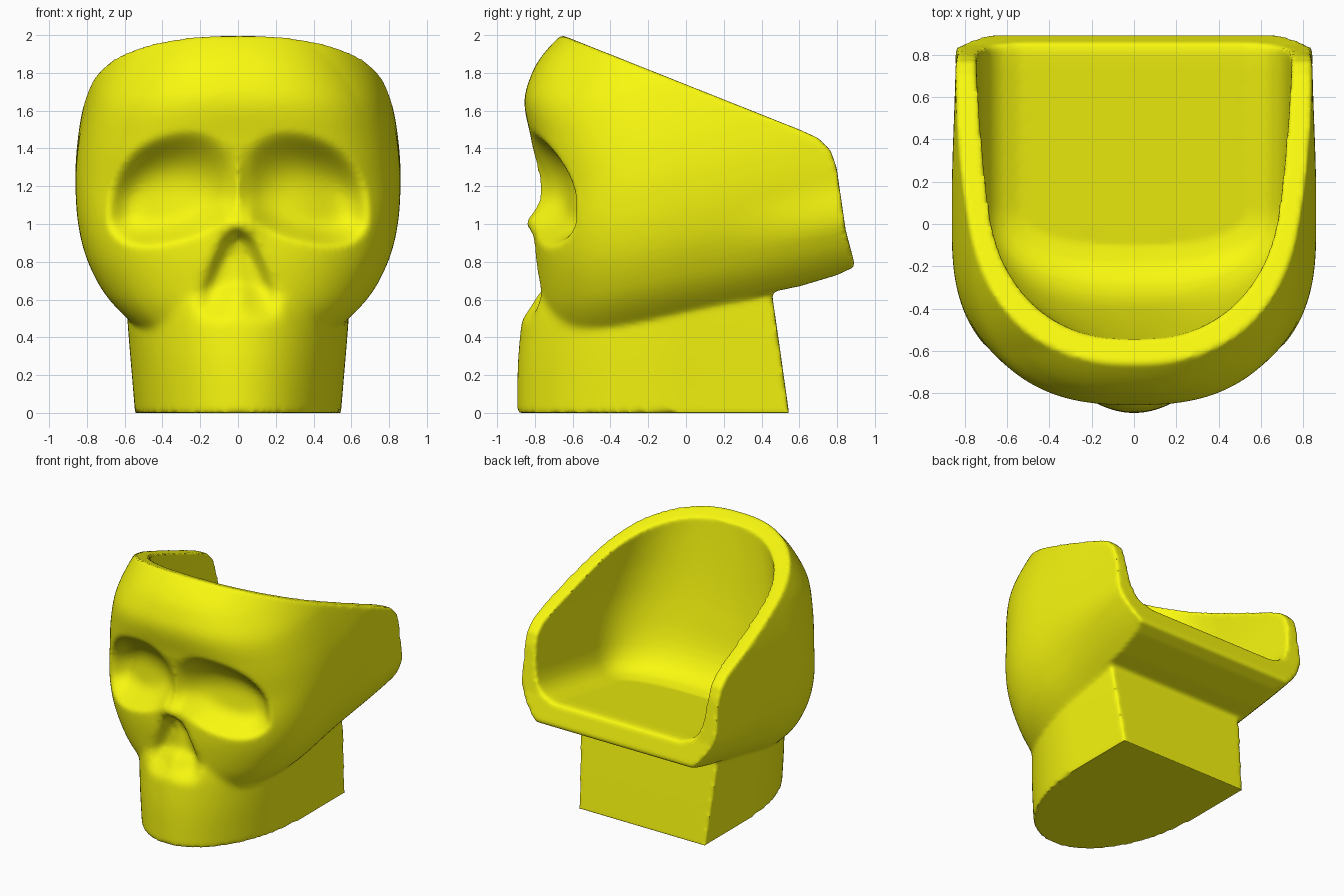
import bpy, bmesh, math

if "Cube" in bpy.data.objects:
    bpy.data.objects.remove(bpy.data.objects["Cube"])


def curve(pts, t):
    """Smooth interpolation through (t, value) points."""
    if t <= pts[0][0]:
        return pts[0][1]
    if t >= pts[-1][0]:
        return pts[-1][1]
    i = max(k for k in range(len(pts) - 1) if pts[k][0] <= t)

    def slope(k):
        a, b = pts[max(k - 1, 0)], pts[min(k + 1, len(pts) - 1)]
        return (b[1] - a[1]) / (b[0] - a[0])
    (x0, y0), (x1, y1) = pts[i], pts[i + 1]
    h = x1 - x0
    u = (t - x0) / h
    return (y0 * (2*u**3 - 3*u*u + 1) + slope(i) * h * (u**3 - 2*u*u + u)
            + y1 * (3*u*u - 2*u**3) + slope(i + 1) * h * (u**3 - u*u))


def step(t):
    t = min(max(t, 0), 1)
    return t * t * (3 - 2 * t)


def make(name, verts, faces):
    me = bpy.data.meshes.new(name)
    me.from_pydata(verts, [], faces)
    bm = bmesh.new()
    bm.from_mesh(me)
    bmesh.ops.recalc_face_normals(bm, faces=bm.faces)
    bm.to_mesh(me)
    bm.free()
    ob = bpy.data.objects.new(name, me)
    bpy.context.collection.objects.link(ob)
    return ob


def u_plan(w, yf, yc, yb, n, arc=96, side=14):
    """Plan outline: straight sides, superelliptic front."""
    right = [(w, yb + (yc - yb) * i / side) for i in range(side)]
    front = []
    for i in range(arc + 1):
        a = math.pi * i / arc
        c, s = math.cos(a), max(math.sin(a), 0)
        front.append((math.copysign(abs(c) ** (2 / n), c) * w, yc - (yc - yf) * s ** (2 / n)))
    return right + front + [(-x, y) for x, y in reversed(right)]


def loft(name, levels, width, front, yc, back, power, place):
    """Stack of U outlines, capped with strips across x."""
    verts, faces = [], []
    for s in levels:
        ring = u_plan(curve(width, s), curve(front, s), yc, back(s), curve(power, s))
        verts += [place(x, y, s) for x, y in ring]
    k = len(ring)
    for j in range(len(levels) - 1):
        for i in range(k):
            a, b = j * k + i, j * k + (i + 1) % k
            faces.append((a, b, b + k, a + k))
    top = (len(levels) - 1) * k
    for i in range(k // 2):
        m = k - 1 - i
        quad = [i, i + 1, m - 1, m] if m - 1 > i + 1 else [i, i + 1, m]
        faces.append(tuple(reversed(quad)))
        faces.append(tuple(top + q for q in quad))
    return make(name, verts, faces)


def span(a, b, n):
    return [a + (b - a) * i / n for i in range(n + 1)]


def rise(y):
    return 0.21 * max(0, y + 0.6)


def face_relief(x, z):
    """Eye sockets, nose tip and nose hollow."""
    ax = abs(x)
    u = (ax - 0.36) / (0.36 if ax < 0.36 else 0.33)
    v = z - 1.11 + 0.07 * u
    v /= 0.36 if v > 0 else 0.21
    r = abs(u) ** 2.4 + abs(v) ** 2.1
    d = (0.165 + 0.05 * u) * step((1.12 - r) / 1.1)
    d -= 0.05 * math.exp(-(x / 0.1) ** 2 - ((z - 1.0) / (0.07 if z > 1 else 0.11)) ** 2)
    t = min(max((1.02 - z) / 0.42, 0), 1)
    hw = 0.04 + 0.2 * t ** 0.8
    septum = 1 - 0.45 * t * math.exp(-(x / 0.06) ** 2)
    d += (0.115 * septum * step((hw - ax) / 0.1) * step((1.0 - z) / 0.1)
          * step((z - 0.47) / 0.13) * (1.1 - 0.45 * t))
    return d


# Skull: head volume with sculpted face
def head_place(x, y, s):
    z = s + rise(y)
    rear = step((y - 0.1) / 0.75)
    x *= 1 + rear * (0.075 * step((0.95 - s) / 0.3) - 0.022)
    return (x, y + face_relief(x, z) * step((-0.2 - y) / 0.3), z)


head = loft("skull_chair", span(0.38, 2.15, 110),
            [(0.38, 0.56), (0.5, 0.68), (0.6, 0.75), (0.75, 0.815), (0.9, 0.848), (1.06, 0.86),
             (1.2, 0.857), (1.37, 0.835), (1.61, 0.78), (1.73, 0.735), (1.85, 0.675), (2.15, 0.5)],
            [(0.38, -0.72), (0.55, -0.77), (0.7, -0.79), (0.85, -0.80), (1.0, -0.795), (1.2, -0.775),
             (1.45, -0.82), (1.65, -0.855), (1.8, -0.815), (1.9, -0.755), (2.0, -0.66), (2.15, -0.48)],
            0.0, lambda s: 1.0,
            [(0.4, 2.3), (1.0, 2.7), (1.5, 2.75), (1.85, 2.4), (2.1, 2.3)], head_place)

# Side profile trimming the sloped rim, arm ends and underside
side = [(-1.2, 2.216), (0.6, 1.5), (0.70, 1.455), (0.765, 1.39), (0.797, 1.30), (0.845, 0.97),
        (0.896, 0.775), (0.80, 0.73), (0.6, 0.67), (0.45, 0.64), (-0.6, 0.395), (-1.2, 0.33)]
m = len(side)
profile = make("side_profile", [(x, y, z) for x in (-1.2, 1.2) for y, z in side],
               [tuple(range(m)), tuple(reversed(range(m, 2 * m)))]
               + [((i + 1) % m, i, i + m, (i + 1) % m + m) for i in range(m)])


# Jaw pedestal
def jaw_place(x, y, s):
    z = s + s / 0.66 * rise(y)
    return (x, y + (face_relief(x, z) if y < -0.4 and z < 0.75 else 0), z)


base = loft("jaw_base", span(0, 0.72, 60),
            [(0, 0.545), (0.5, 0.592), (0.72, 0.595)],
            [(0, -0.893), (0.25, -0.89), (0.45, -0.875), (0.55, -0.86), (0.62, -0.835), (0.72, -0.76)],
            0.0, lambda s: 0.545 - 0.19 * s, [(0, 2.0), (1, 2.0)], jaw_place)

# Seat cavity, open at the back
cavity = loft("seat_cavity", [0, 0.012, 0.03, 0.06, 0.1, 0.15] + span(0.2, 1.6, 24),
              [(0, 0.54), (0.03, 0.63), (0.1, 0.695), (0.25, 0.73), (0.5, 0.742), (0.75, 0.712),
               (0.93, 0.675), (1.17, 0.62), (1.6, 0.5)],
              [(0, -0.10), (0.03, -0.19), (0.1, -0.28), (0.25, -0.365), (0.5, -0.43), (0.8, -0.485),
               (1.2, -0.54), (1.6, -0.58)],
              0.1, lambda s: 1.1, [(0, 2.5), (2, 2.5)],
              lambda x, y, s: (x, y, 0.80 + 0.17 * y - 2.5 * max(0, y - 0.78) ** 2 + s))

# Combine the parts and soften the edges
for tool, op in ((profile, 'INTERSECT'), (base, 'UNION'), (cavity, 'DIFFERENCE')):
    tool.hide_render = True
    mod = head.modifiers.new(op, 'BOOLEAN')
    mod.object, mod.operation, mod.solver = tool, op, 'EXACT'
mod = head.modifiers.new("Remesh", 'REMESH')
mod.mode, mod.voxel_size = 'VOXEL', 0.016
mod = head.modifiers.new("Soften", 'SMOOTH')
mod.factor, mod.iterations = 0.5, 4

bpy.ops.object.select_all(action='DESELECT')
head.select_set(True)
bpy.context.view_layer.objects.active = head
bpy.ops.object.convert(target='MESH')
for tool in (profile, base, cavity):
    bpy.data.objects.remove(tool)

# Blend the cheeks into the jaw
group = head.vertex_groups.new(name="cheek_blend")
for v in head.data.vertices:
    w = step((-0.45 - v.co.y) / 0.2) * step((v.co.z - 0.28) / 0.12) * step((0.85 - v.co.z) / 0.15)
    if w > 0:
        group.add([v.index], w, 'REPLACE')
mod = head.modifiers.new("Cheek blend", 'SMOOTH')
mod.factor, mod.iterations, mod.vertex_group = 0.5, 20, group.name
bpy.ops.object.convert(target='MESH')
bpy.ops.object.shade_smooth_by_angle(angle=math.radians(50))

# Yellow plastic
mat = bpy.data.materials.new("yellow_plastic")
mat.diffuse_color = (0.95, 0.95, 0.005, 1)
mat.use_nodes = True
mat.node_tree.nodes["Principled BSDF"].inputs["Base Color"].default_value = mat.diffuse_color
head.data.materials.clear()
head.data.materials.append(mat)
